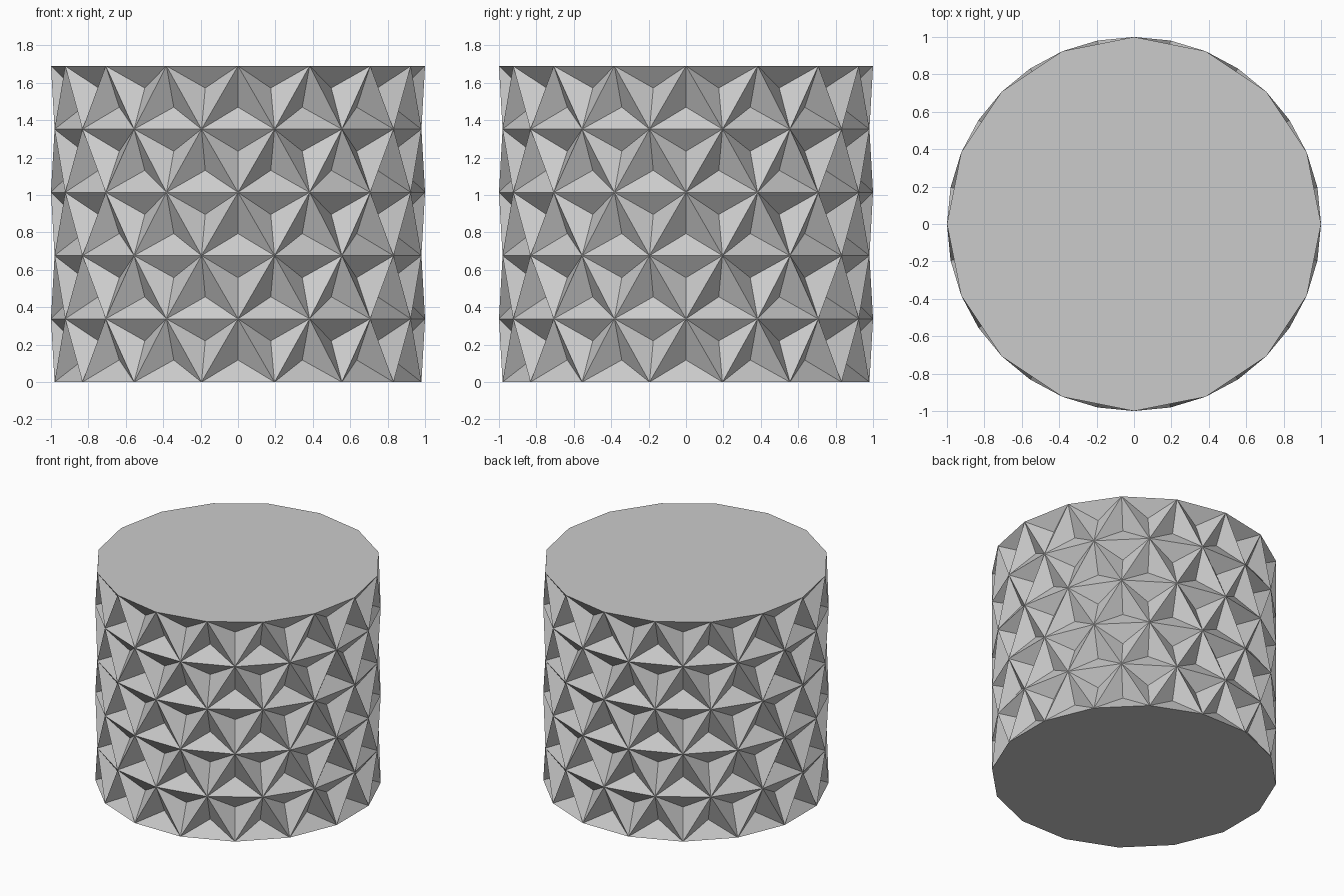
import bpy, bmesh
from math import sin, cos, pi

if "Cube" in bpy.data.objects:
    bpy.data.objects.remove(bpy.data.objects["Cube"])

SIDES, ROWS, HEIGHT, DEPTH = 16, 5, 1.69, 0.09

bm = bmesh.new()

# staggered rings of rim points
rings = []
for r in range(ROWS + 1):
    shift = 0.5 if r % 2 == 0 else 0.0
    rings.append([bm.verts.new((cos(2 * pi * (i + shift) / SIDES),
                                sin(2 * pi * (i + shift) / SIDES),
                                HEIGHT * r / ROWS)) for i in range(SIDES)])

# triangulated wall
wall = []
for r in range(ROWS):
    low, high = rings[r], rings[r + 1]
    for i in range(SIDES):
        j = (i + 1) % SIDES
        if r % 2 == 0:
            tris = ((low[i], high[j], high[i]), (low[i], low[j], high[j]))
        else:
            tris = ((low[i], low[j], high[i]), (low[j], high[j], high[i]))
        wall += [bm.faces.new(t) for t in tris]

# press a three-sided pit into every wall triangle
bm.normal_update()
bmesh.ops.poke(bm, faces=wall, offset=-DEPTH)

# flat caps
bm.faces.new(rings[-1])
bm.faces.new(rings[0][::-1])
bmesh.ops.recalc_face_normals(bm, faces=bm.faces)

mesh = bpy.data.meshes.new("faceted_drum")
bm.to_mesh(mesh)
bm.free()
bpy.context.collection.objects.link(bpy.data.objects.new("faceted_drum", mesh))
